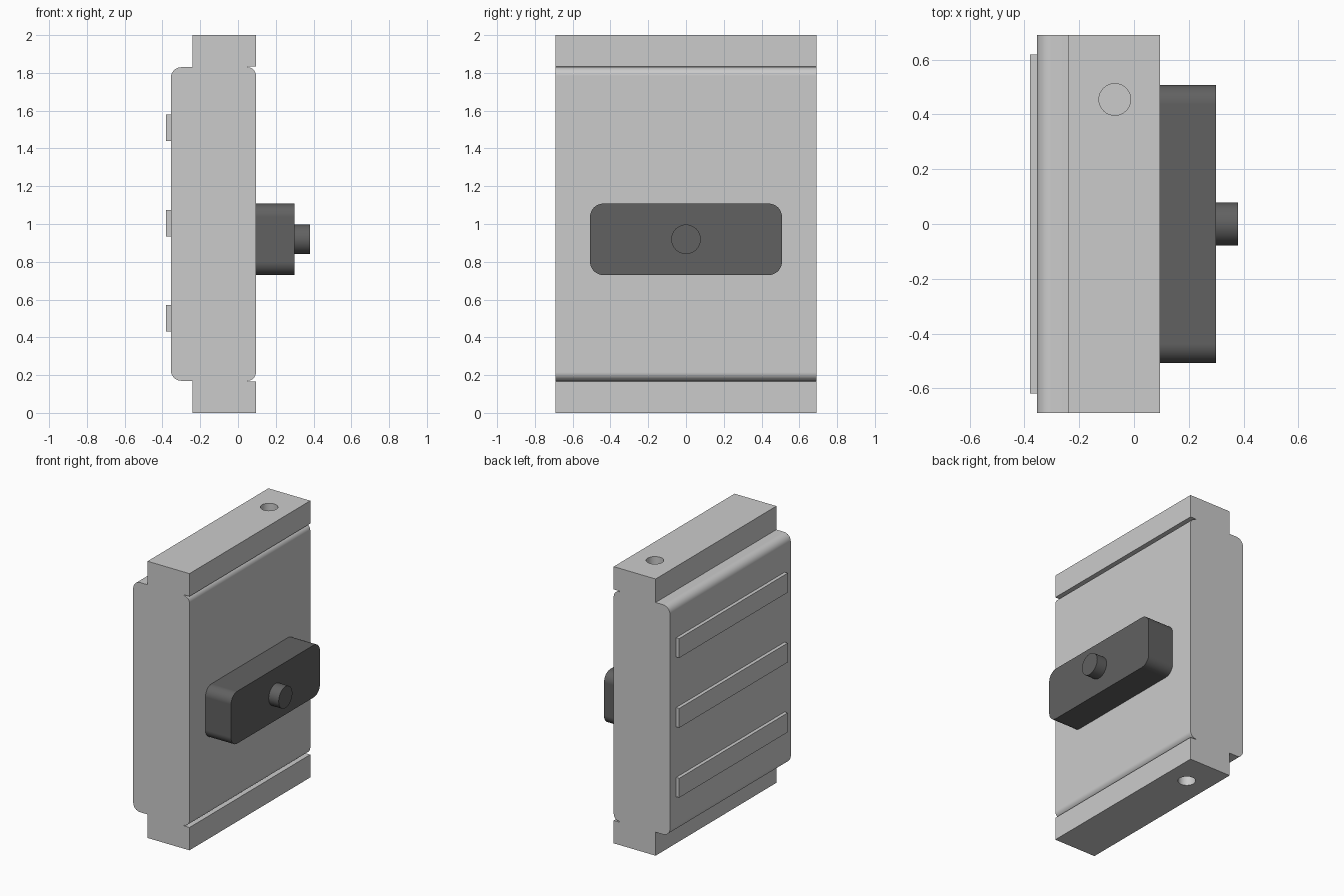
import bpy, bmesh
from math import cos, sin, radians, pi
from mathutils import Vector, Matrix

if "Cube" in bpy.data.objects:
    bpy.data.objects.remove(bpy.data.objects["Cube"])

dark = bpy.data.materials.new("dark_plastic")
dark.diffuse_color = (0.12, 0.12, 0.12, 1)
dark.use_nodes = True
dark.node_tree.nodes["Principled BSDF"].inputs["Base Color"].default_value = dark.diffuse_color


def arc(cx, cy, r, a0, a1, n=8):
    return [(cx + r * cos(radians(a0 + (a1 - a0) * i / n)),
             cy + r * sin(radians(a0 + (a1 - a0) * i / n))) for i in range(n + 1)]


def extrude(name, pts, place, direction, material=None):
    """Extrude a closed 2D profile, placed in space by place(u, v)."""
    bm = bmesh.new()
    face = bm.faces.new([bm.verts.new(place(u, v)) for u, v in pts])
    new = bmesh.ops.extrude_face_region(bm, geom=[face], use_keep_orig=True)["geom"]
    bmesh.ops.translate(bm, vec=Vector(direction),
                        verts=[g for g in new if isinstance(g, bmesh.types.BMVert)])
    bmesh.ops.recalc_face_normals(bm, faces=bm.faces[:])
    mesh = bpy.data.meshes.new(name)
    bm.to_mesh(mesh)
    bm.free()
    obj = bpy.data.objects.new(name, mesh)
    bpy.context.collection.objects.link(obj)
    if material:
        mesh.materials.append(material)
    return obj


def select(obj):
    bpy.ops.object.select_all(action='DESELECT')
    obj.select_set(True)
    bpy.context.view_layer.objects.active = obj


def smooth(obj):
    select(obj)
    bpy.ops.object.shade_smooth_by_angle(angle=radians(30))
    obj.modifiers.new("normals", 'WEIGHTED_NORMAL').keep_sharp = True


# Door panel: upper half of the side profile, mirrored about z = 1
B, F, R = -0.355, 0.095, 0.055
upper = (arc(F - 0.045, 1.785, 0.045, 0, 90)
         + [(0.05, 1.835), (F, 1.835), (F, 2), (-0.24, 2), (-0.24, 1.83)]
         + arc(B + R, 1.83 - R, R, 90, 180))
profile = upper + [(x, 2 - z) for x, z in reversed(upper)]
panel = extrude("door_panel", profile, lambda x, z: (x, -0.69, z), (0, 1.38, 0))

# Blind pivot holes in the top and bottom ends
for z in (0, 2):
    cutter = extrude("pivot_hole_cutter", arc(-0.07, 0.455, 0.058, 0, 360, 32)[:-1],
                     lambda x, y: (x, y, z - 0.12), (0, 0, 0.24))
    cutter.hide_render = True
    cut = panel.modifiers.new("pivot_hole", 'BOOLEAN')
    cut.operation, cut.solver, cut.object = 'DIFFERENCE', 'EXACT', cutter
    select(panel)
    bpy.ops.object.modifier_apply(modifier=cut.name)
    bpy.data.objects.remove(cutter)
smooth(panel)

# Three raised ribs on the back
for i in range(3):
    z = 0.5 + 0.505 * i
    extrude(f"back_rib_{i + 1}",
            [(-0.62, z - 0.07), (0.62, z - 0.07), (0.62, z + 0.07), (-0.62, z + 0.07)],
            lambda y, h: (-0.38, y, h), (0.025, 0, 0))

# Rounded lock housing
W, H, C, r = 0.508, 0.189, 0.919, 0.07
outline = []
for sy, sz, a in ((1, 1, 0), (-1, 1, 90), (-1, -1, 180), (1, -1, 270)):
    outline += arc(sy * (W - r), C + sz * (H - r), r, a, a + 90)
smooth(extrude("lock_housing", outline, lambda y, z: (F, y, z), (0.205, 0, 0), dark))

# Round button
smooth(extrude("lock_button", arc(0, C, 0.078, 0, 360, 40)[:-1],
               lambda y, z: (0.30, y, z), (0.08, 0, 0), dark))
